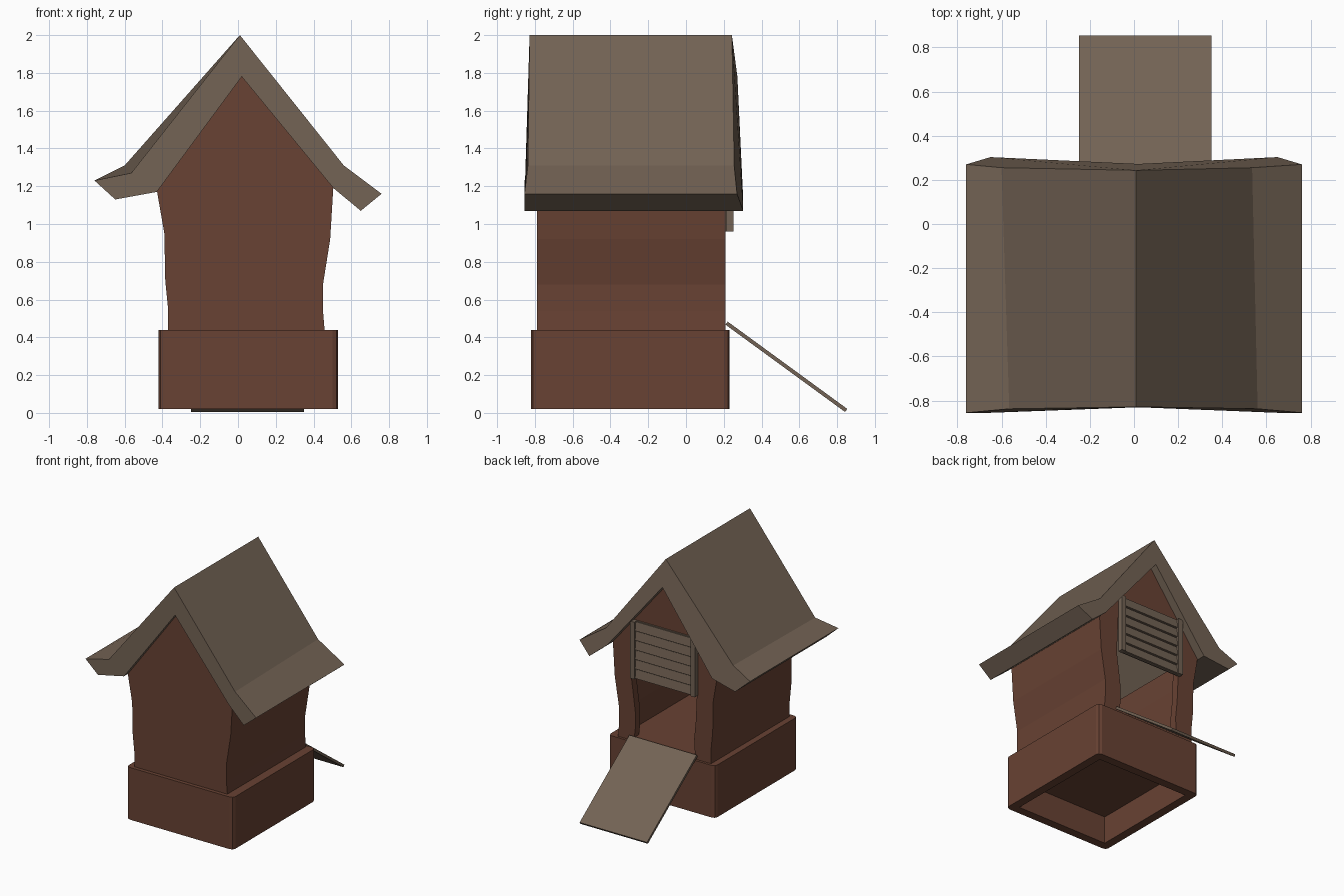
import bpy, bmesh, math
from mathutils import Matrix, Vector

cube = bpy.data.objects.get("Cube")
if cube:
    bpy.data.objects.remove(cube, do_unlink=True)


def material(name, rgb):
    m = bpy.data.materials.new(name)
    m.use_nodes = True
    color = (*rgb, 1.0)
    m.diffuse_color = color
    bsdf = m.node_tree.nodes["Principled BSDF"]
    bsdf.inputs["Base Color"].default_value = color
    bsdf.inputs["Roughness"].default_value = 0.9
    return m


brown = material("red brown boards", (0.138, 0.054, 0.033))
wood = material("weathered wood", (0.171, 0.124, 0.089))


def finish(name, bm, mat):
    bmesh.ops.recalc_face_normals(bm, faces=bm.faces)
    mesh = bpy.data.meshes.new(name)
    bm.to_mesh(mesh)
    bm.free()
    mesh.materials.append(mat)
    ob = bpy.data.objects.new(name, mesh)
    bpy.context.collection.objects.link(ob)
    return ob


def loft(name, front, back, mat):
    """Solid between two matching outlines of (x, y, z) points."""
    bm = bmesh.new()
    a = [bm.verts.new(p) for p in front]
    b = [bm.verts.new(p) for p in back]
    n = len(a)
    for i in range(n):
        j = (i + 1) % n
        bm.faces.new((a[i], a[j], b[j], b[i]))
    bm.faces.new(a)
    bm.faces.new(b)
    return finish(name, bm, mat)


def prism(name, outline, y0, y1, mat):
    return loft(name, [(x, y0, z) for x, z in outline],
                [(x, y1, z) for x, z in outline], mat)


def box(name, center, size, mat, tilt=0.0):
    bm = bmesh.new()
    bmesh.ops.create_cube(bm, size=1.0)
    bm.transform(Matrix.Translation(center) @ Matrix.Rotation(tilt, 4, "X")
                 @ Matrix.Diagonal((*size, 1.0)))
    return finish(name, bm, mat)


# Hollow base with softened upright corners and an open underside
bm = bmesh.new()
bmesh.ops.create_cube(bm, size=1.0)
bm.transform(Matrix.Translation((0.055, -0.295, 0.23)) @ Matrix.Diagonal((0.95, 1.05, 0.42, 1)))
upright = [e for e in bm.edges if abs(e.verts[0].co.z - e.verts[1].co.z) > 0.1]
bmesh.ops.bevel(bm, geom=upright, offset=0.03, segments=2, profile=0.5, affect="EDGES")
bottom = min(bm.faces, key=lambda f: f.calc_center_median().z)
bmesh.ops.inset_region(bm, faces=[bottom], thickness=0.07)
for v in bottom.verts:
    v.co.z -= 0.0
hole = bmesh.ops.extrude_face_region(bm, geom=[bottom])
bmesh.ops.translate(bm, vec=Vector((0, 0, 0.22)),
                    verts=[g for g in hole["geom"] if isinstance(g, bmesh.types.BMVert)])
bmesh.ops.delete(bm, geom=[f for f in [bottom] if f.is_valid], context="FACES_ONLY")
finish("base", bm, brown)

# Bowed wall outlines, from bottom to eave
right_edge = [(-0.37, 0.42), (-0.37, 0.55), (-0.385, 0.7), (-0.39, 0.95), (-0.43, 1.18)]
left_edge = [(0.46, 0.42), (0.45, 0.54), (0.45, 0.68), (0.488, 0.92), (0.505, 1.2)]
apex = (0.02, 1.82)

prism("front_wall", right_edge + [apex] + left_edge[::-1], -0.79, -0.74, brown)
for name, edge, step in (("right_wall", right_edge, 0.05), ("left_wall", left_edge, -0.05)):
    inner = [(x + step, z) for x, z in edge]
    prism(name, edge + inner[::-1], -0.76, 0.19, brown)

# Back wall: two posts beside the doorway and the gable above it
right_jamb = [(-0.27, 1.42), (-0.23, 1.38), (-0.25, 1.1), (-0.235, 0.75), (-0.22, 0.6), (-0.23, 0.42)]
left_jamb = [(0.36, 1.42), (0.32, 1.38), (0.34, 0.95), (0.305, 0.68), (0.305, 0.54), (0.32, 0.42)]
prism("right_door_post", right_edge + right_jamb, 0.15, 0.21, brown)
prism("left_door_post", left_edge + left_jamb, 0.15, 0.21, brown)
prism("back_gable", [(-0.28, 1.38), (0.38, 1.38), apex], 0.15, 0.21, brown)
box("floor", (0.04, -0.29, 0.45), (0.78, 1.0, 0.04), brown)

# Flared roof, slightly longer at the eaves than at the ridge
roof_front = [(-0.76, -0.855, 1.23), (-0.565, -0.837, 1.27), (0.01, -0.828, 2.0),
              (0.56, -0.837, 1.31), (0.76, -0.855, 1.16), (0.65, -0.855, 1.07),
              (0.505, -0.837, 1.19), (0.02, -0.83, 1.78), (-0.43, -0.837, 1.17),
              (-0.65, -0.855, 1.13)]
roof_back = [(-0.76, 0.27, 1.23), (-0.6, 0.255, 1.31), (0.01, 0.243, 2.0),
             (0.535, 0.255, 1.31), (0.76, 0.27, 1.16), (0.65, 0.303, 1.07),
             (0.505, 0.282, 1.19), (0.02, 0.272, 1.78), (-0.43, 0.282, 1.17),
             (-0.65, 0.303, 1.13)]
loft("roof", roof_front, roof_back, wood)

# Raised slatted door in its rails
door_low, door_high, mid = 0.96, 1.42, 0.035
box("door_panel", (mid, 0.215, (door_low + door_high) / 2), (0.55, 0.012, door_high - door_low), wood)
for name, x in (("door_rail_right", -0.235), ("door_rail_left", 0.305)):
    box(name, (x, 0.231, (door_low + door_high) / 2), (0.04, 0.04, door_high - door_low), wood)
slats = 6
pitch = (door_high - door_low) / slats
for i in range(slats):
    box(f"door_slat_{i + 1}", (mid, 0.229, door_low + pitch * (i + 0.5)),
        (0.5, 0.014, pitch * 0.92), wood, math.radians(8))

# Ramp from the doorway to the ground
top, foot = Vector((0.05, 0.215, 0.475)), Vector((0.05, 0.848, 0.013))
run = foot - top
box("ramp", (top + foot) / 2, (0.6, run.length, 0.02), wood, math.atan2(run.z, run.y))
